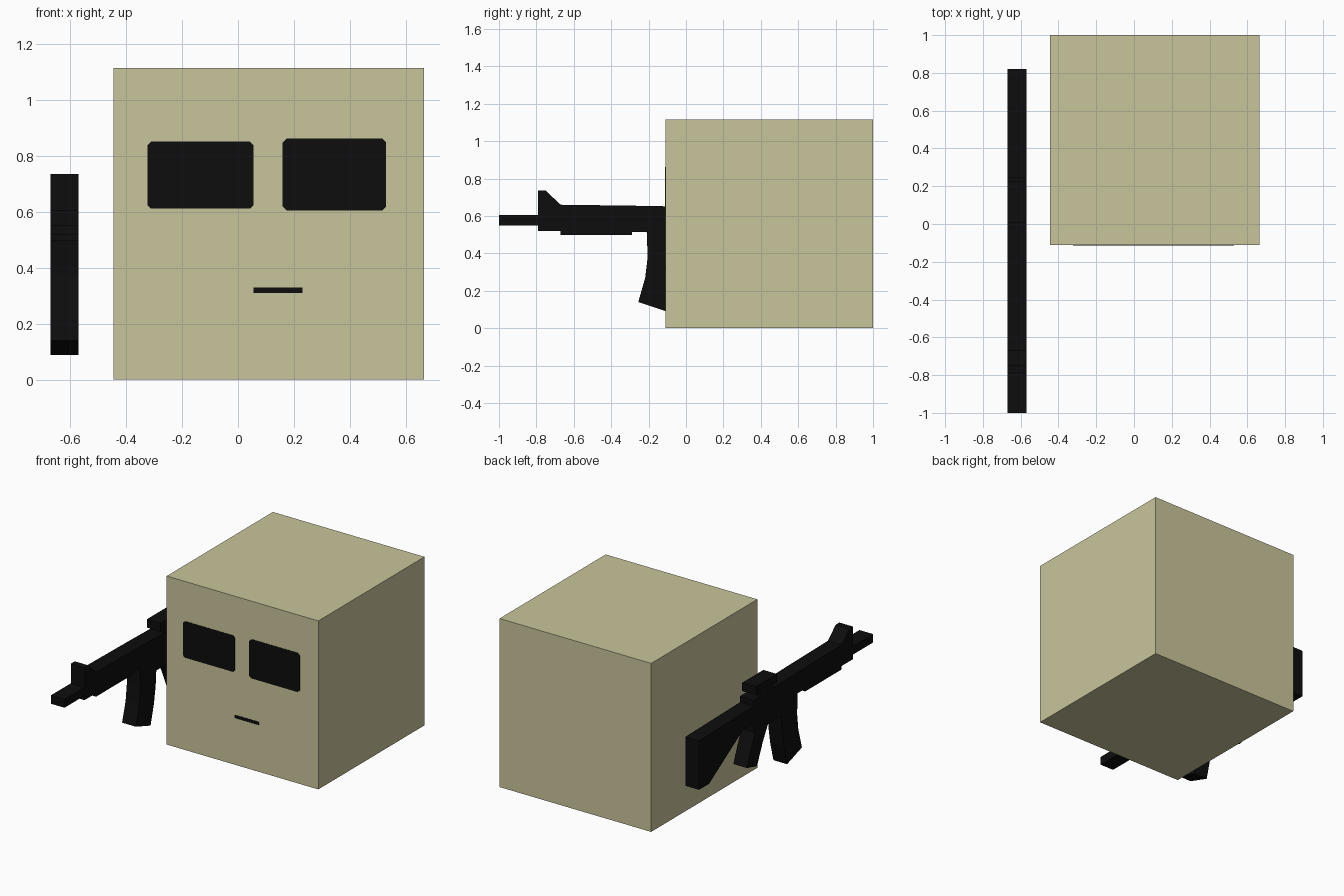
import bpy
import bmesh

if "Cube" in bpy.data.objects:
    bpy.data.objects.remove(bpy.data.objects["Cube"])


def material(name, rgb):
    m = bpy.data.materials.new(name)
    m.diffuse_color = (*rgb, 1.0)
    m.use_nodes = True
    m.node_tree.nodes["Principled BSDF"].inputs["Base Color"].default_value = m.diffuse_color
    return m


tan = material("tan", (0.584, 0.558, 0.332))
black = material("black", (0.004, 0.004, 0.004))


def extrude(name, outline, axis, a, b, mat):
    """Prism: the outline is (y, z) along axis x, or (x, z) along axis y."""
    bm = bmesh.new()
    place = (lambda u, v, d: (d, u, v)) if axis == "x" else (lambda u, v, d: (u, d, v))
    verts = [bm.verts.new(place(u, v, a)) for u, v in outline]
    face = bm.faces.new(verts)
    moved = bmesh.ops.extrude_face_region(bm, geom=[face])["geom"]
    shift = place(0, 0, b - a)
    bmesh.ops.translate(bm, vec=shift, verts=[g for g in moved if isinstance(g, bmesh.types.BMVert)])
    bmesh.ops.recalc_face_normals(bm, faces=bm.faces[:])
    me = bpy.data.meshes.new(name)
    bm.to_mesh(me)
    bm.free()
    me.materials.append(mat)
    ob = bpy.data.objects.new(name, me)
    bpy.context.collection.objects.link(ob)
    return ob


def rect(u0, u1, v0, v1, c=0.0):
    """Rectangle with optional chamfered corners."""
    if not c:
        return [(u0, v0), (u1, v0), (u1, v1), (u0, v1)]
    return [(u0 + c, v0), (u1 - c, v0), (u1, v0 + c), (u1, v1 - c),
            (u1 - c, v1), (u0 + c, v1), (u0, v1 - c), (u0, v0 + c)]


# Head cube
FRONT = -0.11
extrude("head", rect(-0.445, 0.665, 0, 1.115), "y", FRONT, 1.0, tan)

# Face details as thin plates
for name, outline in {
    "left_eye": rect(-0.323, 0.055, 0.612, 0.852, 0.012),
    "right_eye": rect(0.16, 0.53, 0.605, 0.863, 0.015),
    "mouth": rect(0.055, 0.23, 0.31, 0.33),
}.items():
    extrude(name, outline, "y", FRONT - 0.003, FRONT + 0.001, black)

# Rifle parts, side profiles (y, z) of one common thickness
rifle = {
    "barrel": rect(-1.0, -0.79, 0.55, 0.605),
    "front_sight": [(-0.79, 0.52), (-0.67, 0.52), (-0.67, 0.66),
                    (-0.75, 0.735), (-0.79, 0.735)],
    "handguard": [(-0.67, 0.497), (-0.29, 0.497), (-0.29, 0.655), (-0.67, 0.66)],
    "receiver": [(-0.29, 0.515), (-0.05, 0.515), (-0.04, 0.43), (0.25, 0.43),
                 (0.25, 0.645), (-0.29, 0.655)],
    "magazine": [(-0.21, 0.515), (-0.205, 0.38), (-0.218, 0.27), (-0.255, 0.14),
                 (-0.10, 0.088), (-0.065, 0.22), (-0.047, 0.33), (-0.04, 0.43),
                 (-0.05, 0.515)],
    "grip": [(0.10, 0.43), (0.155, 0.33), (0.215, 0.195), (0.32, 0.223), (0.235, 0.43)],
    "stock": [(0.25, 0.49), (0.37, 0.485), (0.715, 0.27), (0.82, 0.27),
              (0.82, 0.594), (0.25, 0.605)],
    "handle_post": rect(0.04, 0.18, 0.645, 0.67),
    "carry_handle": rect(0.005, 0.226, 0.67, 0.725),
}
for name, outline in rifle.items():
    extrude(name, outline, "x", -0.67, -0.57, black)
